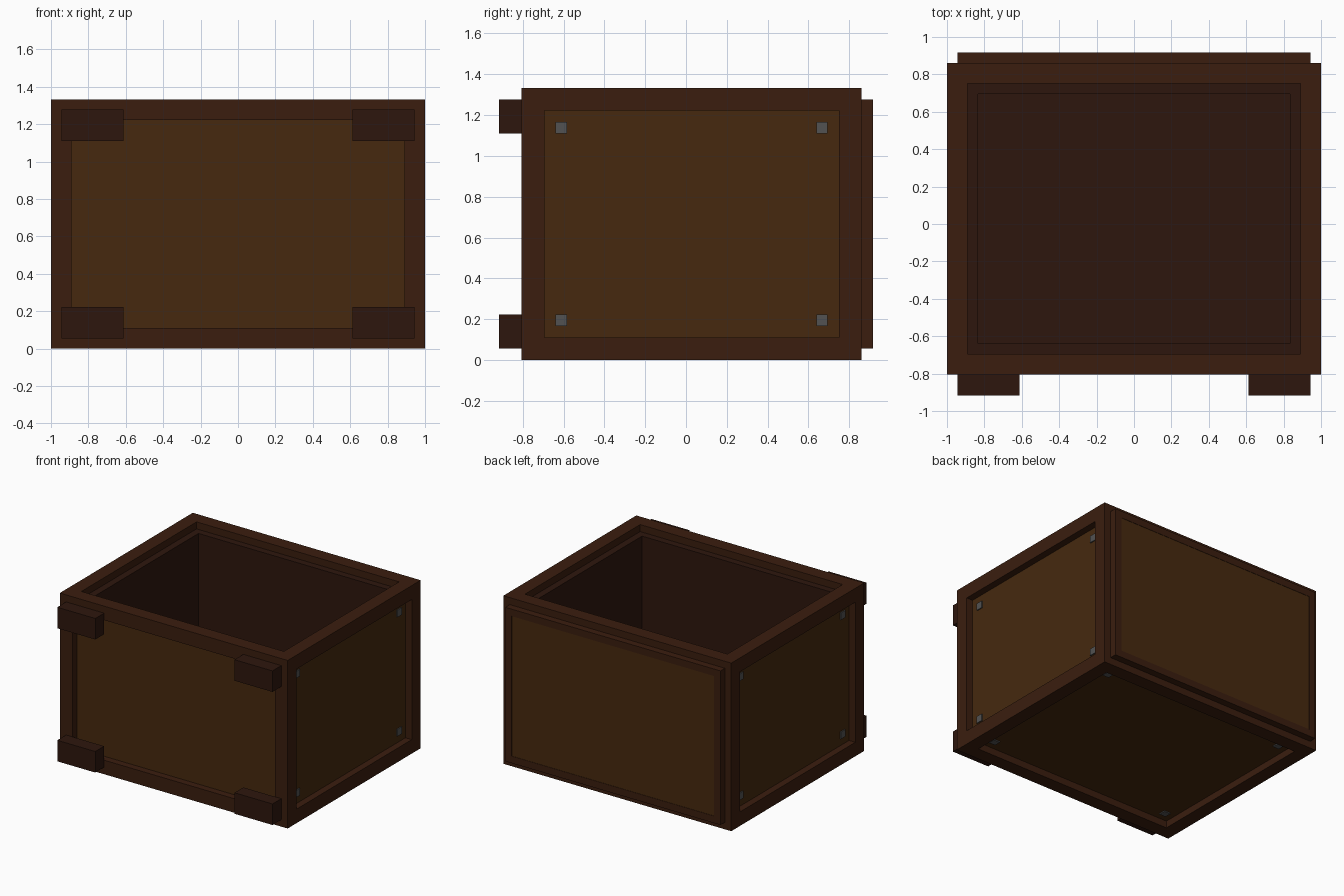
import bpy, bmesh
from mathutils import Vector, Matrix

if "Cube" in bpy.data.objects:
    bpy.data.objects.remove(bpy.data.objects["Cube"])

U = 1 / 18                      # module of the design
Y0, Y1, H, X = -14.5, 15.5, 24, 18   # body extents in modules


def material(name, rgb):
    m = bpy.data.materials.new(name)
    m.diffuse_color = (*rgb, 1)
    m.use_nodes = True
    m.node_tree.nodes["Principled BSDF"].inputs["Base Color"].default_value = m.diffuse_color
    return m


PANEL = material("panel_wood", (0.061, 0.022, 0.0045))
FRAME = material("frame_wood", (0.043, 0.0125, 0.0045))
DARK = material("dark_wood", (0.027, 0.008, 0.004))
METAL = material("metal", (0.085, 0.085, 0.085))


def boxes(name, mat, spans):
    """One object from boxes given as (x0, x1, y0, y1, z0, z1) in modules."""
    bm = bmesh.new()
    for x0, x1, y0, y1, z0, z1 in spans:
        centre = Vector((x0 + x1, y0 + y1, z0 + z1)) * U / 2
        size = Vector((x1 - x0, y1 - y0, z1 - z0)) * U
        bmesh.ops.create_cube(bm, size=1, matrix=Matrix.Translation(centre)
                              @ Matrix.Diagonal((*size, 1)))
    me = bpy.data.meshes.new(name)
    bm.to_mesh(me)
    bm.free()
    me.materials.append(mat)
    ob = bpy.data.objects.new(name, me)
    bpy.context.collection.objects.link(ob)
    return ob


def pair(lo, hi):
    """A span and its mirror image about zero."""
    return ((lo, hi), (-hi, -lo))


sides = pair(X - 2, X)
depths = ((Y0, Y0 + 2), (Y1 - 2, Y1))
levels = ((0, 2), (H - 2, H))

# Beam frame: posts, then rails between them
boxes("corner_posts", FRAME, [(*x, *y, 0, H) for x in sides for y in depths])
boxes("side_rails", FRAME, [(*x, Y0 + 2, Y1 - 2, *z) for x in sides for z in levels])
boxes("cross_rails", FRAME, [(2 - X, X - 2, *y, *z) for y in depths for z in levels])

# Recessed outer panels
for label, x in zip(("right", "left"), pair(X - 2, X - 1)):
    boxes(label + "_panel", PANEL, [(*x, Y0 + 2, Y1 - 2, 2, H - 2)])
boxes("front_panel", PANEL, [(2 - X, X - 2, Y0 + 1, Y0 + 2, 2, H - 2)])
boxes("bottom_panel", PANEL, [(2 - X, X - 2, Y0 + 2, Y1 - 2, 1, 2)])

# Dark inner lining, one module below the rim
boxes("inner_lining", DARK,
      [(*x, Y0 + 2, Y1 - 2, 2, H - 1) for x in pair(X - 3, X - 2)]
      + [(3 - X, X - 3, *y, 2, H - 1)
         for y in ((Y0 + 2, Y0 + 3), (Y1 - 3, Y1 - 2))]
      + [(3 - X, X - 3, Y0 + 3, Y1 - 3, 2, 3)])

# Raised back plate: border around an almost flush panel
boxes("back_border", FRAME,
      [(*x, Y1, Y1 + 1, 1, H - 1) for x in pair(X - 2, X - 1)]
      + [(2 - X, X - 2, Y1, Y1 + 1, *z) for z in ((1, 2), (H - 2, H - 1))])
boxes("back_panel", PANEL, [(2 - X, X - 2, Y1 - 2, Y1 + 0.95, 2, H - 2)])

# Front corner blocks
boxes("front_blocks", DARK, [(*x, Y0 - 2, Y0, *z)
                             for x in pair(11, 17) for z in ((1, 4), (20, 23))])

# Square bolts on the side and bottom panels
rows = ((Y0 + 3, Y0 + 4), (Y1 - 4, Y1 - 3))
boxes("side_bolts", METAL, [(*x, *y, *z) for x in pair(X - 1.5, X - 0.85)
                            for y in rows for z in ((3, 4), (20, 21))])
boxes("bottom_bolts", METAL, [(*x, *y, 0.85, 1.5)
                              for x in pair(14, 15) for y in rows])
